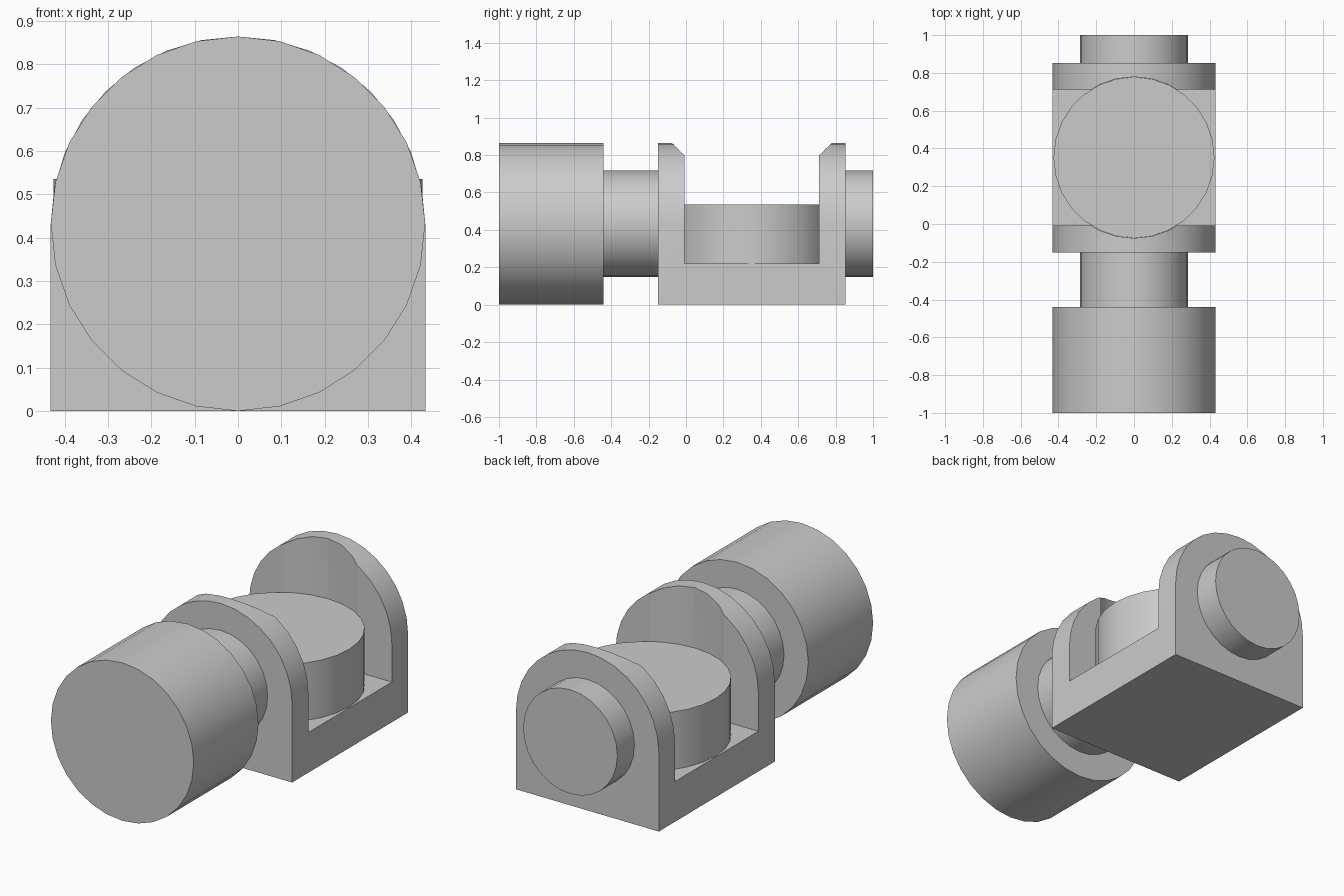
import bpy, bmesh, math
from mathutils import Matrix, Vector

cube = bpy.data.objects.get("Cube")
if cube:
    bpy.data.objects.remove(cube, do_unlink=True)

R = 0.432        # outer radius, also the axis height
MID = 0.352      # centre of the housing along y

grey = bpy.data.materials.new("plain grey")
grey.use_nodes = True
colour = (0.6, 0.6, 0.6, 1)
grey.diffuse_color = colour
grey.node_tree.nodes["Principled BSDF"].inputs["Base Color"].default_value = colour


def add_object(name, bm):
    bmesh.ops.recalc_face_normals(bm, faces=bm.faces)
    mesh = bpy.data.meshes.new(name)
    bm.to_mesh(mesh)
    bm.free()
    mesh.materials.append(grey)
    obj = bpy.data.objects.new(name, mesh)
    bpy.context.collection.objects.link(obj)
    return obj


def select(obj):
    bpy.ops.object.select_all(action='DESELECT')
    obj.select_set(True)
    bpy.context.view_layer.objects.active = obj


def smooth(obj):
    select(obj)
    bpy.ops.object.shade_smooth_by_angle(angle=math.radians(30))


def prism(name, outline, frame, start, end):
    """Extrude a 2D outline; frame maps (u, v, depth) to a position."""
    bm = bmesh.new()
    face = bm.faces.new([bm.verts.new(frame(u, v, start)) for u, v in outline])
    ext = bmesh.ops.extrude_face_region(bm, geom=[face])
    verts = [g for g in ext["geom"] if isinstance(g, bmesh.types.BMVert)]
    move = Vector(frame(0, 0, end)) - Vector(frame(0, 0, start))
    bmesh.ops.translate(bm, verts=verts, vec=move)
    return add_object(name, bm)


def circle(radius, n=28):
    return [(radius * math.sin(2 * math.pi * i / n),
             radius * math.cos(2 * math.pi * i / n)) for i in range(n)]


def along_y(u, v, d):
    return (u, d, R + v)


def upright(u, v, d):
    return (u, MID + v, d)


# Round parts on the long axis
for name, radius, y0, y1 in [("front_drum", R, -1, -0.44),
                             ("front_neck", 0.285, -0.44, -0.15),
                             ("rear_stub", 0.285, 0.852, 1)]:
    smooth(prism(name, circle(radius), along_y, y0, y1))

# Housing block with an arched top
steps = 16
arch = [(R * math.cos(math.pi * i / steps), R * math.sin(math.pi * i / steps))
        for i in range(steps + 1)]
housing = prism("housing", [(R, -R)] + arch + [(-R, -R)], along_y, MID - 0.502, MID + 0.5)

# Slot between the two walls, and the round bore that hollows their inner faces
slot = prism("slot_cutter", [(-1, -0.36), (1, -0.36), (1, 0.36), (-1, 0.36)], upright, 0.22, 1.2)
bore = prism("bore_cutter", circle(0.427), upright, 0.22, 1.2)
for cutter in (slot, bore):
    mod = housing.modifiers.new("cut", 'BOOLEAN')
    mod.operation = 'DIFFERENCE'
    mod.solver = 'EXACT'
    mod.object = cutter
    select(housing)
    bpy.ops.object.modifier_apply(modifier=mod.name)
    bpy.data.objects.remove(cutter, do_unlink=True)
smooth(housing)

# Disc seated in the bore
smooth(prism("disc", circle(0.426), upright, 0.22, 0.535))
